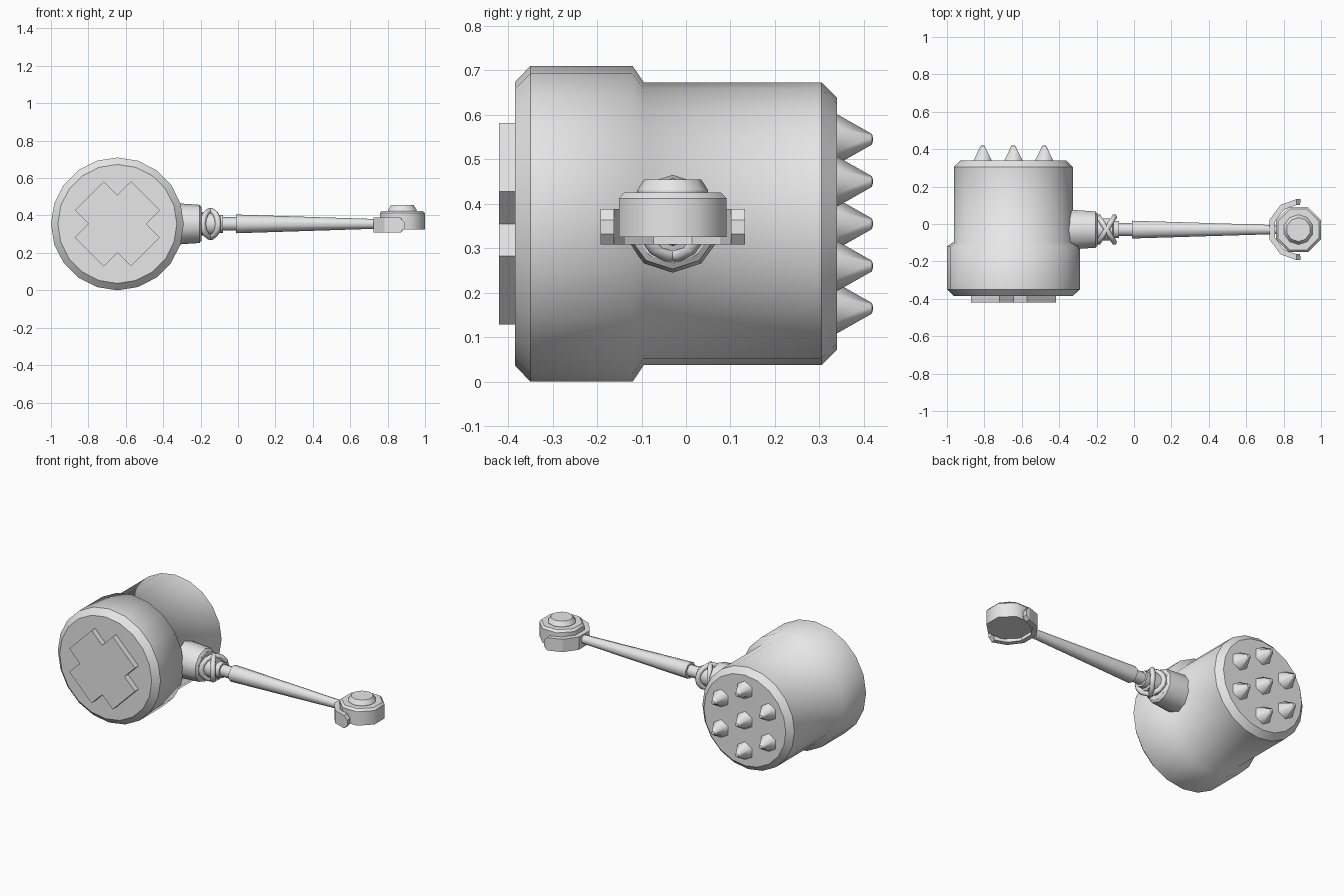
import bpy, bmesh, math
from mathutils import Vector, Matrix

if "Cube" in bpy.data.objects:
    bpy.data.objects.remove(bpy.data.objects["Cube"])

grey = bpy.data.materials.new("plain grey")
grey.diffuse_color = (0.8, 0.8, 0.8, 1)
grey.use_nodes = True
grey.node_tree.nodes["Principled BSDF"].inputs["Base Color"].default_value = grey.diffuse_color


def finish(name, bm):
    bmesh.ops.recalc_face_normals(bm, faces=bm.faces)
    me = bpy.data.meshes.new(name)
    bm.to_mesh(me)
    bm.free()
    me.materials.append(grey)
    ob = bpy.data.objects.new(name, me)
    bpy.context.collection.objects.link(ob)
    return ob


def lathe(name, profile, sides, centre, axis, phase=0.0, soft=()):
    """Capped turned solid; profile is (radius, position along axis)."""
    bm = bmesh.new()
    rings = []
    for r, h in profile:
        ring = []
        for i in range(sides):
            t = 2 * math.pi * i / sides + phase
            a, b = r * math.cos(t), r * math.sin(t)
            p = {'X': (h, a, b), 'Y': (a, h, b), 'Z': (a, b, h)}[axis]
            ring.append(bm.verts.new(Vector(p) + Vector(centre)))
        rings.append(ring)
    bm.faces.new(rings[0])
    bm.faces.new(rings[-1])
    for lo, hi in zip(rings, rings[1:]):
        for i in range(sides):
            j = (i + 1) % sides
            bm.faces.new((lo[i], lo[j], hi[j], hi[i])).smooth = True
    # crisp edges where the profile turns strongly
    pts = [Vector((0, profile[0][1]))] + [Vector(p) for p in profile] + [Vector((0, profile[-1][1]))]
    for k, ring in enumerate(rings):
        turn = (pts[k + 1] - pts[k]).angle(pts[k + 2] - pts[k + 1])
        if turn > math.radians(30) and k not in soft:
            for i in range(sides):
                bm.edges.get((ring[i], ring[(i + 1) % sides])).smooth = False
    return finish(name, bm)


HX, HZ = -0.645, 0.355      # head axis
GY = -0.03                  # handle axis

# Hammer head with a thicker front collar
lathe("hammer_head",
      [(0.318, -0.385), (0.355, -0.35), (0.355, -0.12), (0.318, -0.095), (0.318, 0.305), (0.283, 0.34)],
      20, (HX, 0, HZ), 'Y', soft=(2, 3))

# Raised diagonal cross on the front face
L, A = 0.212, 0.109
cross = []
for q in range(4):
    for x, z in ((L, -A), (L, A), (A, A)):
        t = math.radians(45 + 90 * q)
        cross.append((HX + x * math.cos(t) - z * math.sin(t), HZ + x * math.sin(t) + z * math.cos(t)))
bm = bmesh.new()
front = [bm.verts.new((x, -0.42, z)) for x, z in cross]
back = [bm.verts.new((x, -0.38, z)) for x, z in cross]
bm.faces.new(front)
bm.faces.new(back)
for i in range(12):
    j = (i + 1) % 12
    bm.faces.new((front[i], front[j], back[j], back[i]))
finish("cross_plate", bm)

# Seven blunt spikes on the back face
spots = [(0, 0)] + [(0.19 * math.cos(math.radians(30 + 60 * i)), 0.19 * math.sin(math.radians(30 + 60 * i)))
                    for i in range(6)]
for i, (dx, dz) in enumerate(spots):
    lathe(f"spike_{i + 1}", [(0.057, 0.335), (0.055, 0.342), (0.012, 0.418), (0.005, 0.42)],
          6, (HX + dx, 0, HZ + dz), 'Y', math.pi / 6)

# Neck socket, wrapped core and collar
lathe("neck_socket", [(0.11, -0.45), (0.11, -0.32), (0.102, -0.205), (0.088, -0.195)],
      10, (0, GY, HZ), 'X', math.pi / 2)
lathe("wrap_core", [(0.062, -0.2), (0.062, -0.115), (0.048, -0.11), (0.048, -0.08)],
      10, (0, GY, HZ), 'X', math.pi / 2)

# Two crossed binding rings
for n, tilt in (("binding_ring_a", 32), ("binding_ring_b", -32)):
    bm = bmesh.new()
    m = Matrix.Translation((-0.147, GY, HZ)) @ Matrix.Rotation(math.radians(tilt), 4, 'Z')
    grid = []
    for i in range(14):
        u = 2 * math.pi * i / 14
        row = []
        for k in range(6):
            v = 2 * math.pi * k / 6
            r = 0.071 + 0.016 * math.cos(v)
            row.append(bm.verts.new(m @ Vector((0.016 * math.sin(v), r * 1.08 * math.cos(u), r * math.sin(u)))))
        grid.append(row)
    for i in range(14):
        for k in range(6):
            a, b = grid[i], grid[(i + 1) % 14]
            bm.faces.new((a[k], b[k], b[(k + 1) % 6], a[(k + 1) % 6])).smooth = True
    finish(n, bm)

# Thin rod and tapered handle
lathe("thin_rod", [(0.036, -0.1), (0.036, 0.0)], 10, (0, GY, HZ), 'X', math.pi / 2)
lathe("handle", [(0.05, -0.01), (0.025, 0.77)], 10, (0, GY, HZ), 'X', math.pi / 2)

# Pommel with raised cap
PX = 0.879
lathe("pommel", [(0.131, 0.325), (0.131, 0.412), (0.118, 0.425)], 8, (PX, GY, 0), 'Z', math.pi / 8)
lathe("pommel_cap", [(0.08, 0.415), (0.08, 0.43), (0.064, 0.455)], 10, (PX, GY, 0), 'Z', math.pi / 10)

# C-shaped bracket hugging the pommel, with narrowed tips
bm = bmesh.new()
rows = []
for deg in (86, 94, 126, 161, 199, 234, 266, 274):
    tip = deg in (86, 274)
    z0, z1 = (0.332, 0.364) if tip else (0.308, 0.388)
    c, s = math.cos(math.radians(deg)), math.sin(math.radians(deg))
    rows.append([bm.verts.new((PX + r * c, GY + r * s, z))
                 for r, z in ((0.132, z0), (0.163, z0), (0.163, z1), (0.132, z1))])
bm.faces.new(rows[0])
bm.faces.new(rows[-1])
for a, b in zip(rows, rows[1:]):
    for k in range(4):
        bm.faces.new((a[k], a[(k + 1) % 4], b[(k + 1) % 4], b[k]))
finish("pommel_bracket", bm)
